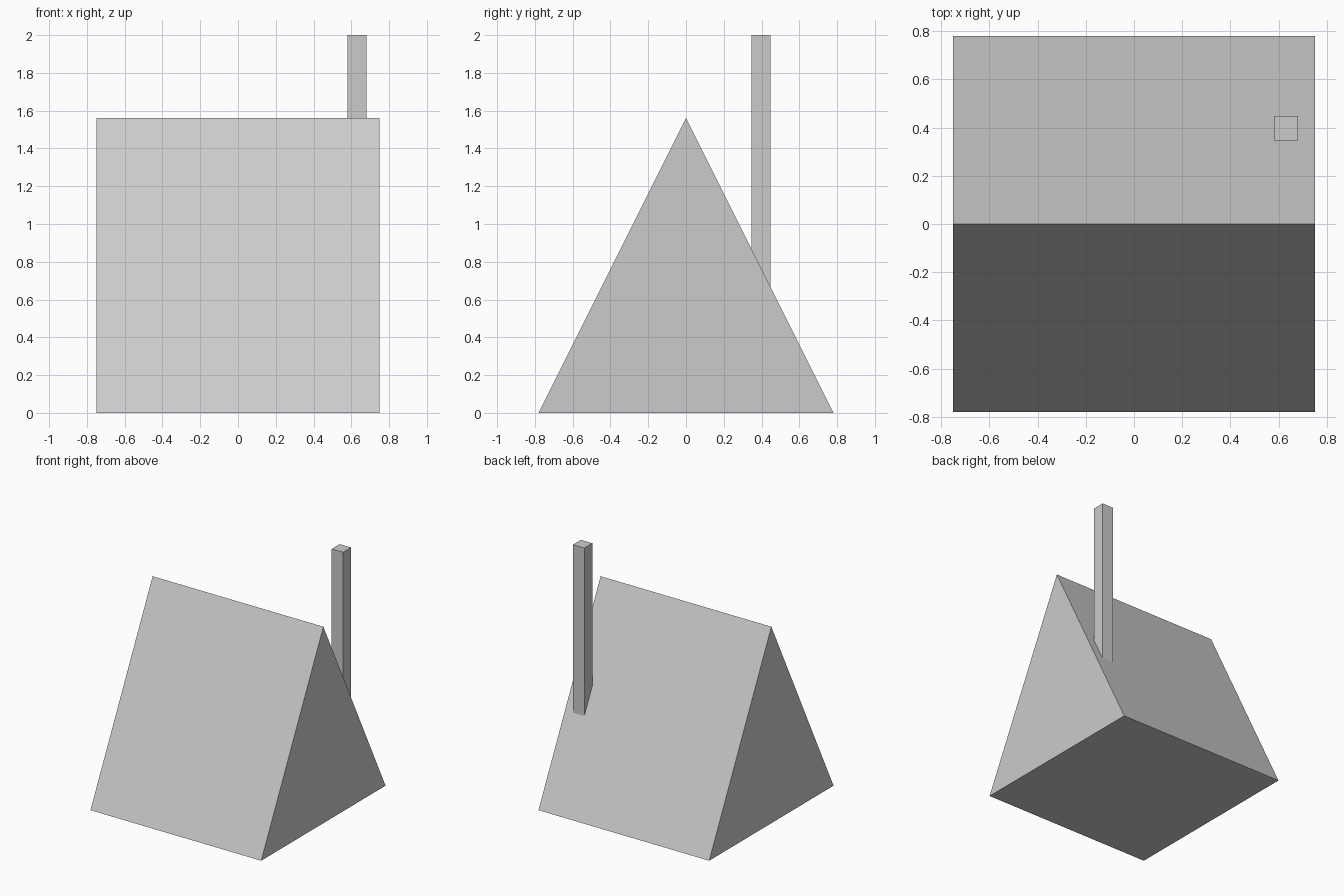
import bpy

if "Cube" in bpy.data.objects:
    bpy.data.objects.remove(bpy.data.objects["Cube"])


def prism(name, profile, x0, x1):
    """Extrude a closed (y, z) profile from x0 to x1."""
    n = len(profile)
    verts = [(x, y, z) for x in (x0, x1) for y, z in profile]
    faces = [tuple(range(n))[::-1], tuple(range(n, 2 * n))]
    faces += [(i, (i + 1) % n, n + (i + 1) % n, n + i) for i in range(n)]
    mesh = bpy.data.meshes.new(name)
    mesh.from_pydata(verts, [], faces)
    obj = bpy.data.objects.new(name, mesh)
    bpy.context.collection.objects.link(obj)
    return obj


# A-frame body: triangular profile along x
half_depth, ridge = 0.78, 1.56
prism("a_frame_body", [(-half_depth, 0), (half_depth, 0), (0, ridge)], -0.75, 0.75)

# Chimney: square post whose foot sinks just below the rear slope
y0, y1, top, sink = 0.347, 0.447, 2.0, 0.03
foot = [ridge * (1 - y / half_depth) - sink for y in (y0, y1)]
prism("chimney", [(y0, foot[0]), (y1, foot[1]), (y1, top), (y0, top)], 0.58, 0.68)
